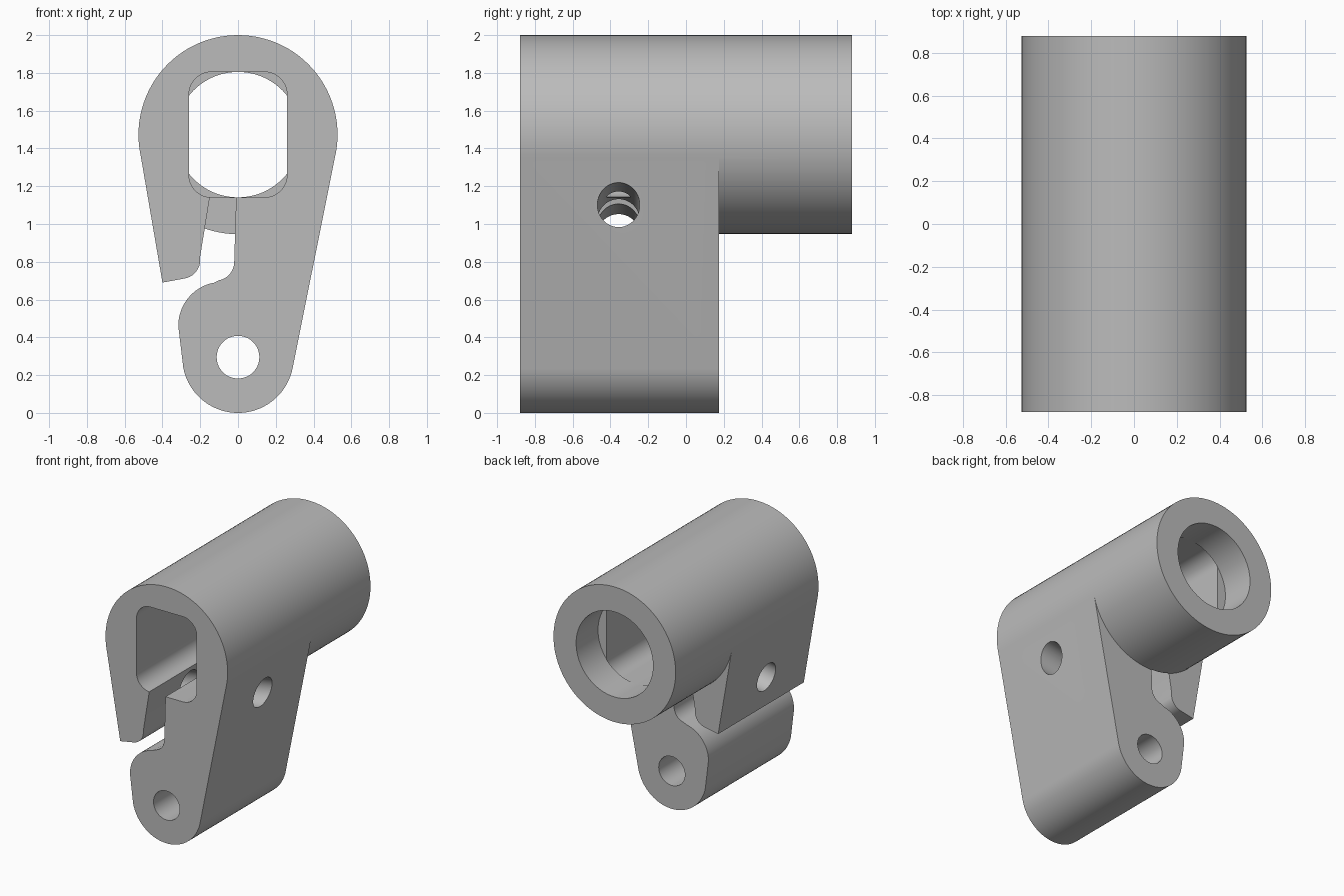
import bpy, bmesh, math
from mathutils import Vector

cube = bpy.data.objects.get("Cube")
if cube:
    bpy.data.objects.remove(cube, do_unlink=True)

FRONT, BACK, CLAMP_BACK, STEP = -0.88, 0.88, 0.175, 0.61
AXIS_Z, TUBE_R, BORE_R = 1.473, 0.527, 0.332
EPS = 0.002

grey = bpy.data.materials.new("plain grey")
grey.use_nodes = True
colour = (0.5, 0.5, 0.5, 1)
grey.diffuse_color = colour
grey.node_tree.nodes["Principled BSDF"].inputs["Base Color"].default_value = colour


def arc(cx, cz, r, start, end, steps=16):
    """Points on an arc in the xz plane, angles in degrees."""
    angles = [math.radians(start + (end - start) * i / steps) for i in range(steps + 1)]
    return [(cx + r * math.cos(a), cz + r * math.sin(a)) for a in angles]


def circle(cx, cz, r, steps=96):
    return arc(cx, cz, r, 0, 360, steps)[:-1]


def prism(name, outline, y0, y1):
    """Extrude an xz outline along y."""
    bm = bmesh.new()
    face = bm.faces.new([bm.verts.new((x, y0, z)) for x, z in outline])
    ext = bmesh.ops.extrude_face_region(bm, geom=[face])
    moved = [v for v in ext["geom"] if isinstance(v, bmesh.types.BMVert)]
    bmesh.ops.translate(bm, verts=moved, vec=(0, y1 - y0, 0))
    bmesh.ops.recalc_face_normals(bm, faces=bm.faces)
    mesh = bpy.data.meshes.new(name)
    bm.to_mesh(mesh)
    bm.free()
    mesh.materials.append(grey)
    obj = bpy.data.objects.new(name, mesh)
    bpy.context.collection.objects.link(obj)
    return obj


def combine(target, other, operation):
    """Apply a boolean and discard the second solid."""
    bpy.context.view_layer.objects.active = target
    mod = target.modifiers.new("combine", "BOOLEAN")
    mod.operation, mod.solver, mod.object = operation, "EXACT", other
    bpy.ops.object.modifier_apply(modifier=mod.name)
    bpy.data.objects.remove(other, do_unlink=True)


# Tube with the tapered clamp body under its front part
body = prism("clamp_body", circle(0, AXIS_Z, TUBE_R), FRONT, BACK)
taper = (arc(0, AXIS_Z, TUBE_R - 0.0005, 190, 190, 1)[:1]
         + [(-0.40, 0.69), (-0.33, 0.60)]
         + [(-0.315, 0.45)]
         + arc(0, 0.295, 0.295, 191, 348.7, 40)
         + arc(0, AXIS_Z, TUBE_R - 0.0005, -11.3, -11.3, 1)[:1])
combine(body, prism("taper", taper, FRONT, CLAMP_BACK), "UNION")

# Slot between the short jaw and the rounded lower lug
slot = ([(-0.14, 1.2), (-0.20, 0.83)]
        + arc(-0.30, 0.81, 0.10, -10, -80, 10)
        + [(-0.40, 0.69), (-0.5, 0.67), (-0.5, 0.45), (-0.315, 0.45)]
        + arc(-0.085, 0.462, 0.231, 180, 100, 24)
        + arc(-0.12, 0.80, 0.10, -80, 0, 10)
        + [(-0.008, 1.2)])
combine(body, prism("slot", slot, FRONT - 0.1, CLAMP_BACK + EPS), "DIFFERENCE")

# Rounded rectangular channel, opening into a round bore at the back
w, h, r = 0.26, BORE_R, 0.12
channel = []
for sx, sz, start in ((1, 1, 0), (-1, 1, 90), (-1, -1, 180), (1, -1, 270)):
    channel += arc(sx * (w - r), AXIS_Z + sz * (h - r), r, start, start + 90, 12)
combine(body, prism("channel", channel, FRONT - 0.1, STEP + EPS), "DIFFERENCE")
combine(body, prism("bore", circle(0, AXIS_Z, BORE_R), STEP, BACK + 0.1), "DIFFERENCE")

# Pivot hole through the lug
combine(body, prism("pivot_hole", circle(0, 0.295, 0.113, 48), FRONT - 0.1, BACK), "DIFFERENCE")

# Screw hole, square to the outside of the short jaw
screw = prism("screw_hole", circle(0, 0, 0.112, 48), -0.9, 0.9)
screw.rotation_mode = "QUATERNION"
screw.rotation_quaternion = Vector((0, 1, 0)).rotation_difference(Vector((1, 0, 0.176)))
screw.location = (0, -0.357, 1.02)
bpy.context.view_layer.update()
combine(body, screw, "DIFFERENCE")

# Smooth curved walls, sharp edges kept
bpy.ops.object.select_all(action="DESELECT")
body.select_set(True)
bpy.context.view_layer.objects.active = body
bpy.ops.object.shade_smooth_by_angle(angle=math.radians(25))
